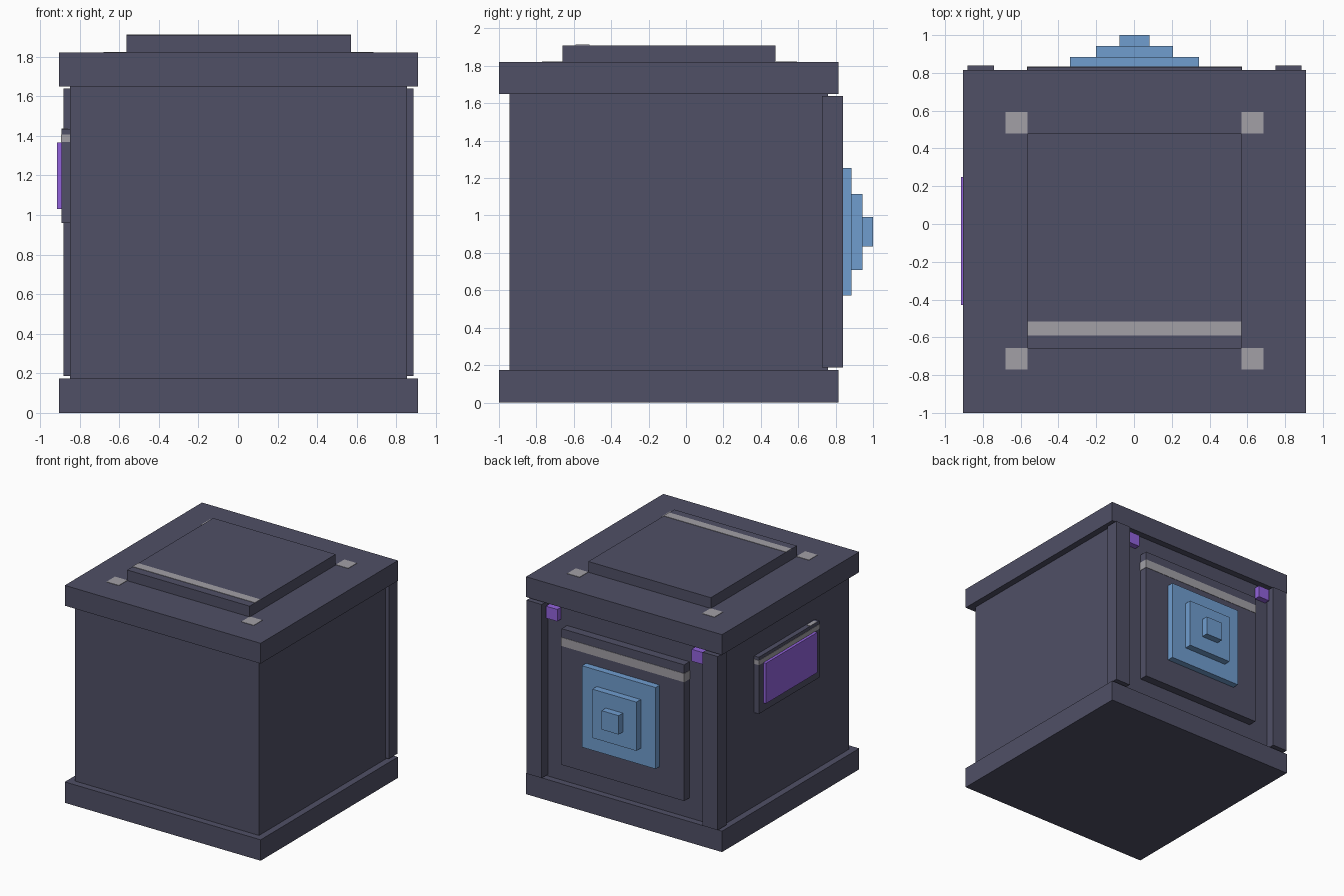
import bpy
import bmesh

cube = bpy.data.objects.get("Cube")
if cube:
    bpy.data.objects.remove(cube, do_unlink=True)


def make_material(name, rgb):
    mat = bpy.data.materials.new(name)
    mat.use_nodes = True
    colour = (*rgb, 1.0)
    mat.diffuse_color = colour
    mat.node_tree.nodes["Principled BSDF"].inputs["Base Color"].default_value = colour
    return mat


slate = make_material("dark_slate", (0.08, 0.08, 0.133))
grey = make_material("light_grey", (0.36, 0.35, 0.38))
blue = make_material("light_blue", (0.162, 0.337, 0.624))
purple = make_material("purple", (0.288, 0.125, 0.716))


def box(name, mat, xs, ys, zs):
    """Axis-aligned box given by its (low, high) range on each axis."""
    bm = bmesh.new()
    bmesh.ops.create_cube(bm, size=1)
    for v in bm.verts:
        v.co = [(lo + hi) / 2 + c * (hi - lo)
                for c, (lo, hi) in zip(v.co, (xs, ys, zs))]
    mesh = bpy.data.meshes.new(name)
    bm.to_mesh(mesh)
    bm.free()
    mesh.materials.append(mat)
    obj = bpy.data.objects.new(name, mesh)
    bpy.context.collection.objects.link(obj)
    return obj


CX = 0.003      # middle of the box across
MID_Z = 0.912   # middle height of the back dial
PAINT = 0.003   # thickness of painted plates


def across(half):
    return (CX - half, CX + half)


# Main chest: base, body, lid and raised lid plate
box("base", slate, across(0.907), (-1.0, 0.815), (0, 0.175))
box("body", slate, across(0.852), (-0.943, 0.76), (0.17, 1.655))
box("lid", slate, across(0.907), (-1.0, 0.815), (1.65, 1.82))
box("lid_plate", slate, across(0.567), (-0.66, 0.478), (1.815, 1.91))
box("lid_plate_stripe", grey, across(0.567), (-0.59, -0.517), (1.905, 1.91 + PAINT))

# Mirrored pieces: lid studs, rear corner posts and rear lights
for side, label in ((-1, "right"), (1, "left")):
    def span(near, far):
        return sorted((CX + side * near, CX + side * far))

    for end, ys in (("front", (-0.77, -0.657)), ("back", (0.48, 0.593))):
        box(f"{end}_{label}_lid_mark", grey, span(0.567, 0.682), ys, (1.815, 1.82 + PAINT))
    box(f"{label}_post", slate, span(0.745, 0.885), (0.727, 0.84), (0.187, 1.64))
    box(f"{label}_light", purple, span(0.622, 0.728), (0.75, 0.81), (1.52, 1.62))

# Back panel with a stripe wrapping its edges
box("back_panel", slate, across(0.567), (0.75, 0.83), (MID_Z - 0.57, MID_Z + 0.57))
box("back_panel_stripe", grey, across(0.567 + PAINT), (0.755, 0.83 + PAINT), (1.338, 1.41))

# Stepped dial on the back
for i, (half, y) in enumerate(((0.341, 0.885), (0.204, 0.943), (0.079, 1.0))):
    box(f"dial_step_{i + 1}", blue, across(half), (0.82, y), (MID_Z - half, MID_Z + half))

# Screen on the right side with its frame
box("screen_frame", slate, (-0.892, -0.84), (-0.49, 0.31), (0.96, 1.435))
box("screen_stripe", grey, (-0.892 - PAINT, -0.845), (-0.49 - PAINT, 0.31 + PAINT), (1.37, 1.408))
box("screen_mark", grey, (-0.892, -0.86), (-0.46, -0.37), (1.43, 1.435 + PAINT))
box("screen", purple, (-0.915, -0.88), (-0.43, 0.25), (1.03, 1.367))
